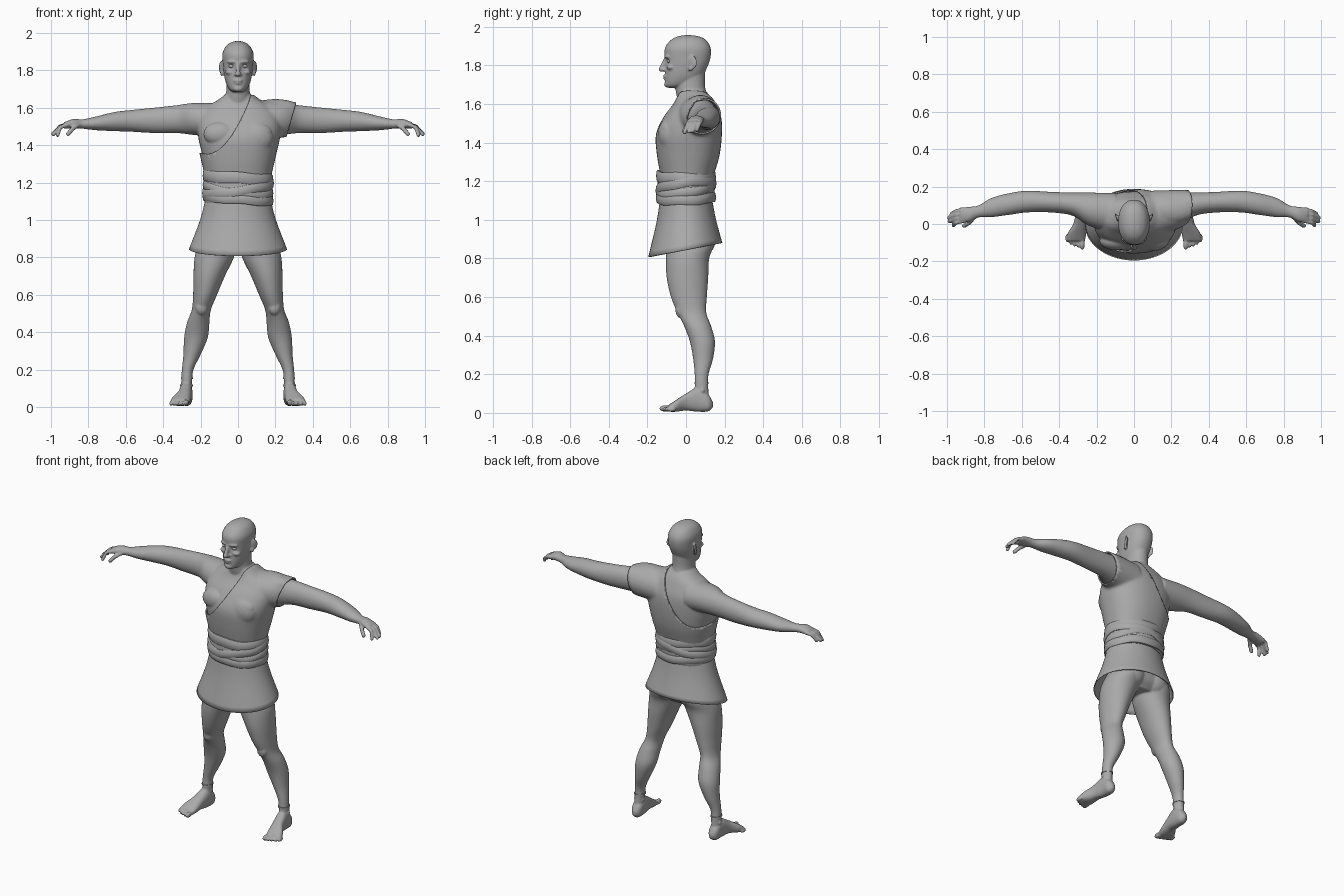
import bpy, bmesh, math
from mathutils import Vector, Matrix

if "Cube" in bpy.data.objects:
    bpy.data.objects.remove(bpy.data.objects["Cube"])

clay = bpy.data.materials.new("clay_grey")
clay.use_nodes = True
GREY = (0.4, 0.4, 0.4, 1)
clay.diffuse_color = GREY
clay.node_tree.nodes["Principled BSDF"].inputs["Base Color"].default_value = GREY


def loft(bm, axis, sections, grow=0.0, side=1, power=2.0, count=40, steps=6, caps=True):
    """Skin ellipses (position, low a, high a, low b, high b) smoothly along an axis."""
    keys = [Vector(s) for s in sections]
    keys = [keys[0] * 2 - keys[1]] + keys + [keys[-1] * 2 - keys[-2]]
    rows = []
    for a, b, c, d in zip(keys, keys[1:], keys[2:], keys[3:]):
        for i in range(steps):
            t = i / steps
            rows.append(b + (c - a) * (t / 2) + (a * 2 - b * 5 + c * 4 - d) * (t * t / 2)
                        + (b * 3 - a - c * 3 + d) * (t ** 3 / 2))
    rows.append(keys[-2])
    rings = []
    for pos, alo, ahi, blo, bhi in rows:
        ring = []
        for i in range(count):
            ang = math.tau * i / count
            ca, sa = (math.copysign(abs(f(ang)) ** (2 / power), f(ang)) for f in (math.cos, math.sin))
            p = Vector((0, 0, 0))
            p[axis] = pos
            p[(axis + 1) % 3] = (alo + ahi) / 2 + ((ahi - alo) / 2 + grow) * ca
            p[(axis + 2) % 3] = (blo + bhi) / 2 + ((bhi - blo) / 2 + grow) * sa
            p.x *= side
            ring.append(bm.verts.new(p))
        rings.append(ring)
    for lo, hi in zip(rings, rings[1:]):
        for i in range(count):
            j = (i + 1) % count
            bm.faces.new((lo[i], lo[j], hi[j], hi[i]))
    if caps:
        bm.faces.new(rings[0])
        bm.faces.new(rings[-1])


def blob(bm, place, size, side=1, turn=0.0):
    m = (Matrix.Translation((place[0] * side, place[1], place[2]))
         @ Matrix.Rotation(turn * side, 4, "Z") @ Matrix.Diagonal((*size, 1)))
    bmesh.ops.create_icosphere(bm, subdivisions=3, radius=1, matrix=m)


def digit(bm, points, radius, side):
    """A finger: small balls strung along a bent path."""
    pts = [Vector(p) for p in points]
    for a, b in zip(pts, pts[1:]):
        for i in range(7):
            blob(bm, a.lerp(b, i / 6), (radius,) * 3, side)


def finish(name, bm, angle=40):
    bmesh.ops.recalc_face_normals(bm, faces=bm.faces)
    mesh = bpy.data.meshes.new(name)
    bm.to_mesh(mesh)
    bm.free()
    obj = bpy.data.objects.new(name, mesh)
    bpy.context.collection.objects.link(obj)
    mesh.materials.append(clay)
    bpy.ops.object.select_all(action="DESELECT")
    obj.select_set(True)
    bpy.context.view_layer.objects.active = obj
    bpy.ops.object.shade_smooth_by_angle(angle=math.radians(angle))
    return obj


def fuse(obj, voxel, rounds, keep):
    """Merge overlapping forms into one light skin and return it for more shaping."""
    rm = obj.modifiers.new("fuse", "REMESH")
    rm.mode, rm.voxel_size = "VOXEL", voxel
    sm = obj.modifiers.new("soften", "SMOOTH")
    sm.iterations, sm.factor = rounds, 0.5
    obj.modifiers.new("lighten", "DECIMATE").ratio = keep
    bpy.context.view_layer.update()
    mesh = bpy.data.meshes.new_from_object(obj.evaluated_get(bpy.context.evaluated_depsgraph_get()))
    bm = bmesh.new()
    bm.from_mesh(mesh)
    bpy.data.meshes.remove(mesh)
    bpy.data.meshes.remove(obj.data)
    return bm


# Section tables: position along the axis, then the two extents across it
torso = [(z, -w, w, lo, hi) for z, w, lo, hi in (
    (0.82, 0.1, -0.05, 0.1), (0.87, 0.165, -0.09, 0.14), (0.96, 0.175, -0.1, 0.145),
    (1.08, 0.16, -0.11, 0.12), (1.2, 0.16, -0.115, 0.125), (1.33, 0.187, -0.137, 0.16),
    (1.44, 0.212, -0.143, 0.173), (1.53, 0.215, -0.105, 0.17), (1.6, 0.175, -0.055, 0.145),
    (1.64, 0.11, -0.04, 0.125), (1.67, 0.07, -0.04, 0.1))]
arm = [(0.1, -0.05, 0.165, 1.44, 1.625), (0.24, -0.01, 0.168, 1.455, 1.625),
       (0.33, 0.045, 0.168, 1.465, 1.613), (0.45, 0.062, 0.172, 1.465, 1.6),
       (0.57, 0.062, 0.178, 1.472, 1.588), (0.66, 0.05, 0.166, 1.475, 1.577),
       (0.76, 0.037, 0.14, 1.48, 1.553), (0.83, 0.035, 0.1, 1.488, 1.538),
       (0.88, 0.012, 0.092, 1.49, 1.54), (0.93, 0.006, 0.088, 1.487, 1.522)]
leg = [(0.95, 0.03, 0.17, -0.08, 0.14), (0.87, 0.012, 0.21, -0.1, 0.145),
       (0.8, 0.022, 0.232, -0.105, 0.12), (0.7, 0.07, 0.238, -0.1, 0.115),
       (0.6, 0.112, 0.24, -0.078, 0.108), (0.52, 0.145, 0.247, -0.045, 0.105),
       (0.45, 0.153, 0.273, -0.01, 0.13), (0.37, 0.162, 0.288, 0.02, 0.15),
       (0.28, 0.2, 0.292, 0.037, 0.14), (0.2, 0.238, 0.3, 0.045, 0.117),
       (0.14, 0.245, 0.303, 0.045, 0.115), (0.05, 0.25, 0.3, 0.05, 0.12)]
foot = [(0.14, 0.03, 0.055, 0.265, 0.285), (0.115, 0.008, 0.095, 0.245, 0.307),
        (0.06, 0.006, 0.13, 0.243, 0.312), (0, 0.012, 0.1, 0.25, 0.325),
        (-0.05, 0.006, 0.068, 0.255, 0.355), (-0.09, 0.006, 0.042, 0.262, 0.362)]
head = [(z, -w, w, lo, hi) for z, w, lo, hi in (
    (1.684, 0.025, -0.095, -0.03), (1.7, 0.048, -0.107, 0.03), (1.74, 0.067, -0.108, 0.08),
    (1.79, 0.077, -0.107, 0.11), (1.84, 0.082, -0.11, 0.127), (1.89, 0.083, -0.109, 0.128),
    (1.93, 0.064, -0.08, 0.105), (1.95, 0.036, -0.043, 0.068), (1.957, 0.008, -0.005, 0.025))]

# Body: torso, neck, head and limbs fused into one smooth skin
bm = bmesh.new()
loft(bm, 2, torso, power=2.3)
loft(bm, 2, [(1.58, -0.085, 0.085, -0.03, 0.125), (1.65, -0.069, 0.069, -0.05, 0.108),
             (1.7, -0.062, 0.062, -0.055, 0.098), (1.78, -0.06, 0.06, -0.05, 0.1)])
loft(bm, 2, head, power=2.2)
# Face: nose, brow, lips and chin
for i in range(9):
    t = i / 8
    blob(bm, (0, -0.106 - 0.022 * t, 1.835 - 0.055 * t), (0.009 + 0.005 * t,) * 3)
blob(bm, (0, -0.108, 1.745), (0.024, 0.012, 0.007))
blob(bm, (0, -0.105, 1.731), (0.02, 0.012, 0.007))
blob(bm, (0, -0.098, 1.702), (0.026, 0.016, 0.016))
for s in (1, -1):
    loft(bm, 0, arm, side=s)
    loft(bm, 2, leg, side=s)
    loft(bm, 1, foot, side=s, power=2.4)
    blob(bm, (0.03, -0.097, 1.845), (0.03, 0.015, 0.008), s, 0.25)
    blob(bm, (0.045, -0.08, 1.79), (0.024, 0.02, 0.014), s, 0.4)
    blob(bm, (0.012, -0.115, 1.777), (0.009, 0.012, 0.008), s)
    # Ears
    blob(bm, (0.09, 0.035, 1.815), (0.007, 0.024, 0.036), s, -0.45)
    blob(bm, (0.086, 0.025, 1.785), (0.009, 0.013, 0.016), s)
    # Buttocks and chest
    blob(bm, (0.085, 0.085, 0.9), (0.085, 0.07, 0.085), s)
    blob(bm, (0.095, -0.09, 1.46), (0.09, 0.05, 0.065), s)
    # Fingers and thumb
    for k, reach in enumerate((0.975, 0.99, 0.987, 0.965)):
        y = 0.078 - 0.021 * k
        digit(bm, [(0.91, y, 1.51), (0.95, y - 0.008, 1.502 - 0.003 * abs(k - 1)),
                   (reach, y - 0.022, 1.465 - 0.004 * k)], 0.0105, s)
    digit(bm, [(0.855, 0.035, 1.508), (0.885, 0.004, 1.487), (0.908, -0.01, 1.46)], 0.012, s)
    # Toes
    for k in range(5):
        r = 0.017 if k == 0 else 0.0125
        blob(bm, (0.277 + 0.02 * k, -0.108 + 0.002 * k * k, r + 0.006), (r * 0.85, r * 1.8, r), s)
    # Knee and ankle bones
    blob(bm, (0.195, -0.025, 0.535), (0.035, 0.03, 0.045), s)
    blob(bm, (0.276, 0.085, 0.115), (0.036, 0.018, 0.018), s)
bm = fuse(finish("body_form", bm), 0.0055, 3, 0.4)
# Press in the eye sockets
for v in bm.verts:
    if v.co.z > 1.7 and v.co.y < 0:
        d = (Vector((abs(v.co.x), v.co.y, v.co.z)) - Vector((0.034, -0.1, 1.822))).length
        v.co.y += 0.013 * math.exp(-(d / 0.015) ** 2)
finish("body", bm, 60)

# Eyes
for s, label in ((1, "left"), (-1, "right")):
    bm = bmesh.new()
    blob(bm, (0.034, -0.087, 1.822), (0.016, 0.012, 0.01), s)
    finish(label + "_eye", bm)

# Tunic: grown torso and left shoulder, open along a curved diagonal neckline
bm = bmesh.new()
loft(bm, 2, torso[3:], grow=0.013, power=2.3)
loft(bm, 0, arm[:4], grow=0.014)
for s in (1, -1):
    blob(bm, (0.09, -0.085, 1.44), (0.1, 0.062, 0.09), s)
blob(bm, (0.2, 0.075, 1.6), (0.13, 0.07, 0.047))
bm = fuse(finish("tunic_form", bm), 0.009, 5, 0.6)


def neckline(x):
    return 1.355 + 0.744 * (x + 0.2) + 5.27 * (x + 0.2) * (x + 0.005)


def trim(bm, faces, point, normal):
    edges = {e for f in faces for e in f.edges}
    verts = {v for f in faces for v in f.verts}
    bmesh.ops.bisect_plane(bm, geom=list(faces) + list(edges) + list(verts), dist=1e-6,
                           plane_co=point, plane_no=normal, clear_outer=True)


for v in bm.verts:
    v.co.z -= neckline(v.co.x)
trim(bm, bm.faces[:], (0, 0, 0), (0, 0, 1))
for v in bm.verts:
    v.co.z += neckline(v.co.x)
trim(bm, [f for f in bm.faces if f.calc_center_median().z > 1.3], (0.312, 0, 1.63), (0.21, 0, -0.06))
tunic = finish("tunic", bm, 50)
tunic.modifiers.new("cloth", "SOLIDIFY").thickness = 0.008

# Skirt: flared open cone whose hem dips at the front
bm = bmesh.new()
loft(bm, 2, [(1.12, -0.172, 0.172, -0.133, 0.133), (1.0, -0.203, 0.203, -0.153, 0.153),
             (0.845, -0.262, 0.262, -0.195, 0.188)], count=64, caps=False)
for v in bm.verts:
    v.co.z += 0.19 * v.co.y * (1.12 - v.co.z) / 0.275
skirt = finish("skirt", bm)
skirt.modifiers.new("cloth", "SOLIDIFY").thickness = 0.006


# Sash: overlapping tilted wraps around the waist
def wrap(name, z, height, tilt, phase, out):
    bm = bmesh.new()
    rings = []
    for i in range(72):
        a = math.tau * i / 72
        mid = z + tilt * math.cos(a - phase) + 0.003 * math.sin(5 * a + phase)
        ring = []
        for across, up in ((-0.03, -1), (-0.004, -1), (0, -0.8), (0.003, 0), (0, 0.8), (-0.004, 1), (-0.03, 1)):
            r = out + across
            ring.append(bm.verts.new(((0.18 + r) * math.cos(a), (0.146 + r) * math.sin(a), mid + up * height / 2)))
        rings.append(ring)
    for i, ring in enumerate(rings):
        after = rings[(i + 1) % len(rings)]
        for k in range(len(ring)):
            n = (k + 1) % len(ring)
            bm.faces.new((ring[k], after[k], after[n], ring[n]))
    finish(name, bm, 35)


wrap("sash_core", 1.165, 0.15, 0, 0, 0)
wrap("sash_upper_wrap", 1.225, 0.06, 0.012, math.pi, 0.006)
wrap("sash_cross_wrap", 1.17, 0.05, 0.03, 0.6, 0.009)
wrap("sash_back_wrap", 1.165, 0.045, 0.032, 2.4, 0.006)
wrap("sash_lower_wrap", 1.115, 0.05, 0.014, 2.8, 0.007)

# Ankle bands
for s, label in ((1, "left"), (-1, "right")):
    bm = bmesh.new()
    loft(bm, 2, [(z, 0.243, 0.304, 0.043, 0.117) for z in (0.151, 0.158)], grow=0.002, side=s, steps=1)
    finish(label + "_ankle_band", bm)
